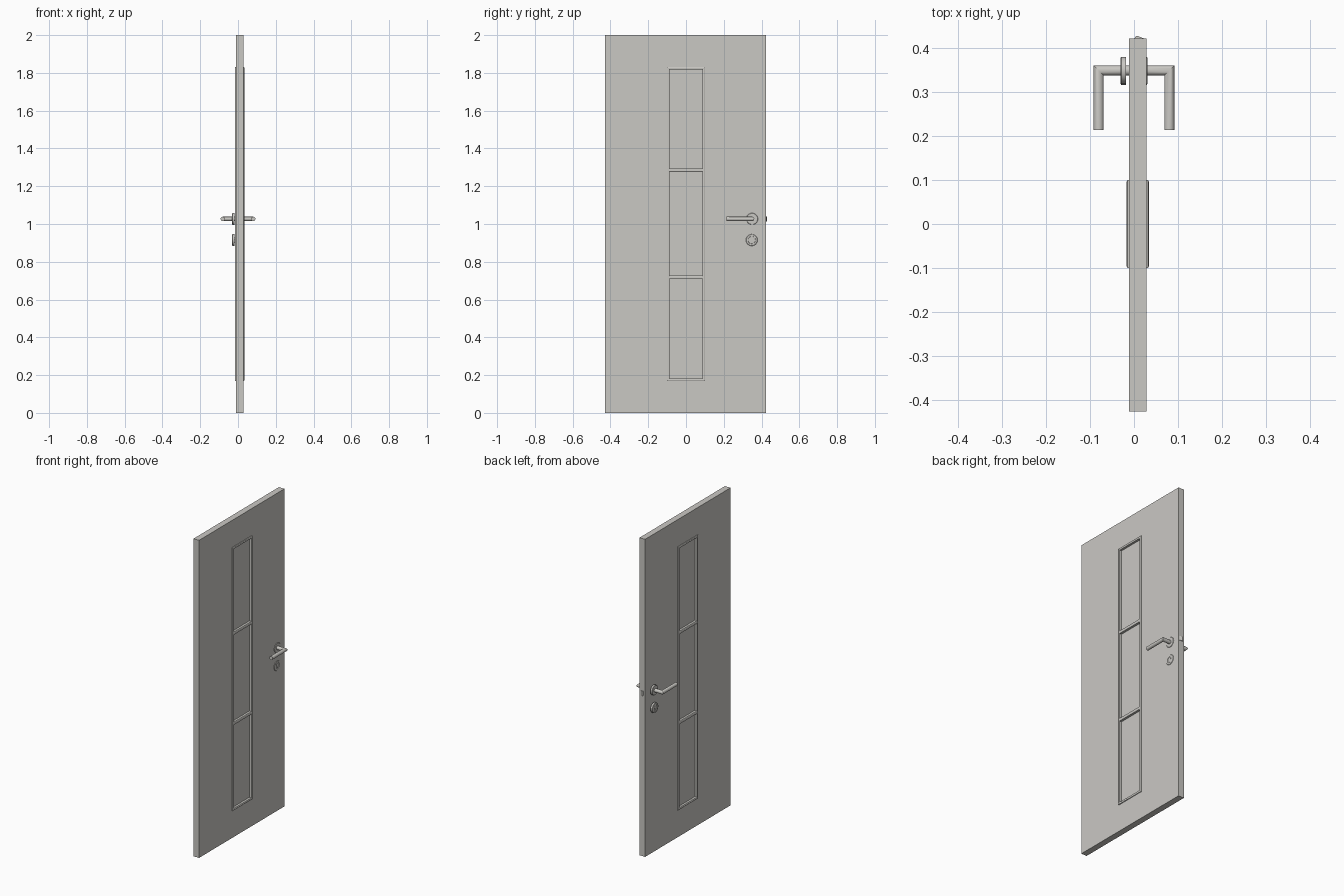
import bpy, bmesh, math
from mathutils import Vector

if "Cube" in bpy.data.objects:
    bpy.data.objects.remove(bpy.data.objects["Cube"])

grey = bpy.data.materials.new("light_grey")
grey.diffuse_color = (0.59, 0.58, 0.55, 1)
grey.use_nodes = True
grey.node_tree.nodes["Principled BSDF"].inputs["Base Color"].default_value = grey.diffuse_color


def finish(name, bm, smooth=False):
    bmesh.ops.recalc_face_normals(bm, faces=bm.faces)
    me = bpy.data.meshes.new(name)
    bm.to_mesh(me)
    bm.free()
    me.materials.append(grey)
    ob = bpy.data.objects.new(name, me)
    bpy.context.scene.collection.objects.link(ob)
    if smooth:
        bpy.ops.object.select_all(action='DESELECT')
        ob.select_set(True)
        bpy.context.view_layer.objects.active = ob
        bpy.ops.object.shade_smooth_by_angle(angle=math.radians(35))
    return ob


def loft(name, rings, closed=False, smooth=False):
    """Bridge rings of equal point count; cap the ends or close the chain."""
    bm = bmesh.new()
    vs = [[bm.verts.new(p) for p in r] for r in rings]
    n = len(vs[0])
    pairs = list(zip(vs, vs[1:])) + ([(vs[-1], vs[0])] if closed else [])
    for a, b in pairs:
        for i in range(n):
            j = (i + 1) % n
            bm.faces.new((a[i], a[j], b[j], b[i]))
    if not closed:
        bm.faces.new(vs[0])
        bm.faces.new(vs[-1])
    return finish(name, bm, smooth)


def rect(x, hy, hz, cy=0.0):
    return [(x, cy + a * hy, 1 + b * hz) for a, b in ((-1, -1), (1, -1), (1, 1), (-1, 1))]


def circle(x, r, y, z, n=32):
    return [(x, y + r * math.cos(t * math.tau / n), z + r * math.sin(t * math.tau / n)) for t in range(n)]


def box(name, lo, hi):
    return loft(name, [[(x, lo[1], lo[2]), (x, hi[1], lo[2]), (x, hi[1], hi[2]), (x, lo[1], hi[2])]
                       for x in (lo[0], hi[0])])


X0, X1 = -0.011, 0.028          # slab faces
XC = (X0 + X1) / 2

# door slab with a tall opening
slab = []
for x, outer in ((X0, True), (X1, True), (X1, False), (X0, False)):
    if outer:
        slab.append(rect(x, 0.425, 1.0, -0.0025))
    else:
        slab.append(rect(x, 0.095, 0.825))
loft("door_slab", slab, closed=True)

# rounded glazing frame, same on both faces
half = [(0.0185, 0.0), (0.0235, 0.0), (0.0250, 0.0025), (0.0255, 0.005), (0.0250, 0.010), (0.0235, 0.013)]
prof = half + [(-d, w) for d, w in reversed(half)]
loft("glazing_frame", [rect(XC + d, 0.1 - w, 0.83 - w) for d, w in prof], closed=True)

# two cross bars with chamfered faces
bar = [(0.0235, 0.009), (0.0255, 0.005), (0.0255, -0.005), (0.0235, -0.009)]
bar += [(-d, -h) for d, h in bar]
for i, z in enumerate((0.7175, 1.285)):
    loft(f"cross_bar_{i + 1}", [[(XC + d, y, z + h) for d, h in bar] for y in (-0.09, 0.09)])

# three panes
for i, (a, b) in enumerate(((0.175, 0.7175), (0.7175, 1.285), (1.285, 1.825))):
    box(f"pane_{i + 1}", (XC - 0.01, -0.092, a), (XC + 0.01, 0.092, b))

# handle set on both sides
HY, HZ, KZ, R = 0.35, 1.027, 0.915, 0.0115
for side, s in (("left", -1), ("right", 1)):
    # mitred lever
    angs = [t * math.tau / 32 for t in range(32)]
    lever = [
        [(0, HY + R * math.cos(t), HZ + R * math.sin(t)) for t in angs],
        [(s * (0.0805 + R * math.cos(t)), HY + R * math.cos(t), HZ + R * math.sin(t)) for t in angs],
        [(s * (0.0805 + R * math.cos(t)), 0.214, HZ + R * math.sin(t)) for t in angs]]
    loft(f"lever_{side}", lever, smooth=True)
    # handle rose
    loft(f"handle_rose_{side}", [circle(s * x, r, HY, HZ) for x, r in
         ((0.018, 0.031), (0.029, 0.031), (0.0305, 0.029), (0.0305, 0.012))], smooth=True)
    # key rose with a dished centre
    loft(f"key_rose_{side}", [circle(s * x, r, HY - 0.002, KZ) for x, r in
         ((0.018, 0.031), (0.029, 0.031), (0.0305, 0.029), (0.0305, 0.020), (0.0285, 0.019))], smooth=True)
    # lock cylinder: round plug and flat tail
    loft(f"lock_plug_{side}", [circle(s * x, 0.0085, HY - 0.002, KZ + 0.006, 24) for x in (0.0, 0.0302)], smooth=True)
    box(f"lock_tail_{side}", (min(0, s * 0.0300), HY - 0.007, KZ - 0.016),
        (max(0, s * 0.0300), HY + 0.003, KZ + 0.004))

# wedge latch in the lock edge
wedge = [(0.001, 0.41), (0.022, 0.41), (0.022, 0.423), (0.009, 0.4285), (0.005, 0.4285), (0.001, 0.4235)]
loft("latch", [[(x, y, z) for x, y in wedge] for z in (1.012, 1.04)])
